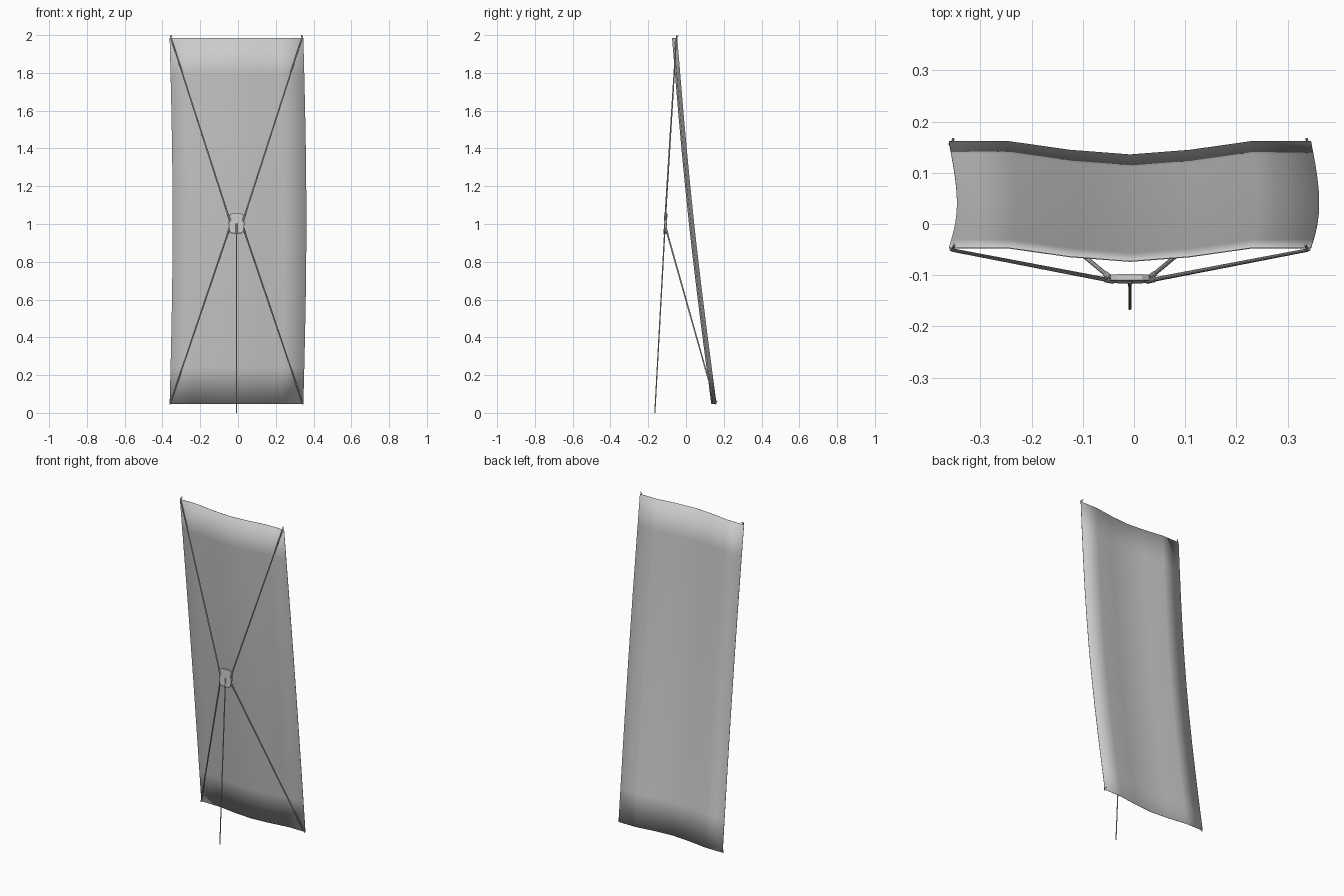
import bpy, bmesh, math
from mathutils import Vector

if "Cube" in bpy.data.objects:
    bpy.data.objects.remove(bpy.data.objects["Cube"])

CX = -0.008  # centre line of the stand


def finish(name, bm, smooth=True):
    bmesh.ops.recalc_face_normals(bm, faces=bm.faces)
    me = bpy.data.meshes.new(name)
    bm.to_mesh(me)
    bm.free()
    ob = bpy.data.objects.new(name, me)
    bpy.context.collection.objects.link(ob)
    if smooth:
        bpy.ops.object.select_all(action='DESELECT')
        ob.select_set(True)
        bpy.context.view_layer.objects.active = ob
        bpy.ops.object.shade_smooth_by_angle(angle=math.radians(35))
    return ob


def rod(name, a, b, r1, r2=None, sides=10):
    a, b = Vector(a), Vector(b)
    bm = bmesh.new()
    bmesh.ops.create_cone(bm, cap_ends=True, segments=sides, radius1=r1,
                          radius2=r2 or r1, depth=(b - a).length)
    ob = finish(name, bm)
    ob.location = (a + b) / 2
    ob.rotation_euler = (b - a).to_track_quat('Z', 'Y').to_euler()
    return ob


# Banner sheet: a shallow trough, leaning back and slightly bowed
cols = [(-0.354, 0), (-0.237, 0), (-0.117, -0.017), (0, -0.026),
        (0.117, -0.017), (0.237, 0), (0.354, 0)]
rows = 10
bm = bmesh.new()
grid = []
for j in range(rows + 1):
    t = j / rows
    bow = math.sin(math.pi * t)
    grid.append([bm.verts.new((CX + x + 0.016 * bow,
                               0.161 - 0.208 * t - 0.016 * bow + dy,
                               0.047 + 1.938 * t)) for x, dy in cols])
for r0, r1 in zip(grid, grid[1:]):
    for i in range(len(cols) - 1):
        bm.faces.new((r0[i], r0[i + 1], r1[i + 1], r1[i]))
sheet = finish("banner_sheet", bm)
sol = sheet.modifiers.new("thickness", 'SOLIDIFY')
sol.thickness = 0.002
sol.offset = 0

# Hub: bevelled eight-sided plate in line with the front leg
bm = bmesh.new()
outline = [(0.024, 0.053), (0.038, 0.043), (0.042, 0), (0.038, -0.043), (0.024, -0.053)]
outline += [(-x, z) for x, z in reversed(outline)]
face = bm.faces.new([bm.verts.new((x, -0.006, z)) for x, z in outline])
ext = bmesh.ops.extrude_face_region(bm, geom=[face])
bmesh.ops.translate(bm, vec=(0, 0.012, 0),
                    verts=[v for v in ext['geom'] if isinstance(v, bmesh.types.BMVert)])
hub = finish("hub", bm)
hub.location = (CX, -0.107, 1.003)
hub.rotation_euler = (math.radians(-3.2), 0, 0)
bev = hub.modifiers.new("soft_edges", 'BEVEL')
bev.width = 0.002
bev.segments = 2

# Four arms with sockets at the hub and pegs through the banner corners
for side, s in (("left", -1), ("right", 1)):
    for level, inner, outer, peg in (
            ("upper", (0.034, -0.111, 1.015), (0.347, -0.051, 1.985), (0.343, -0.040, 2.0)),
            ("lower", (0.034, -0.109, 0.985), (0.349, 0.153, 0.056), (0.345, 0.167, 0.064))):
        a = Vector((CX + s * inner[0], *inner[1:]))
        b = Vector((CX + s * outer[0], *outer[1:]))
        p = Vector((CX + s * peg[0], *peg[1:]))
        rod(f"{level}_{side}_arm", a, b, 0.0045, 0.0035)
        rod(f"{level}_{side}_socket", a, a.lerp(b, 0.04), 0.006)
        tip = b + (b - a).normalized() * 0.013
        rod(f"{level}_{side}_tip", b, tip, 0.003, 0.002)
        rod(f"{level}_{side}_peg", b, p, 0.0025)

# Front leg and its socket
rod("front_leg", (CX, -0.165, 0), (CX, -0.111, 0.99), 0.003, 0.0035)
rod("front_leg_socket", (CX, -0.1135, 0.945), (CX, -0.110, 1.003), 0.006)
